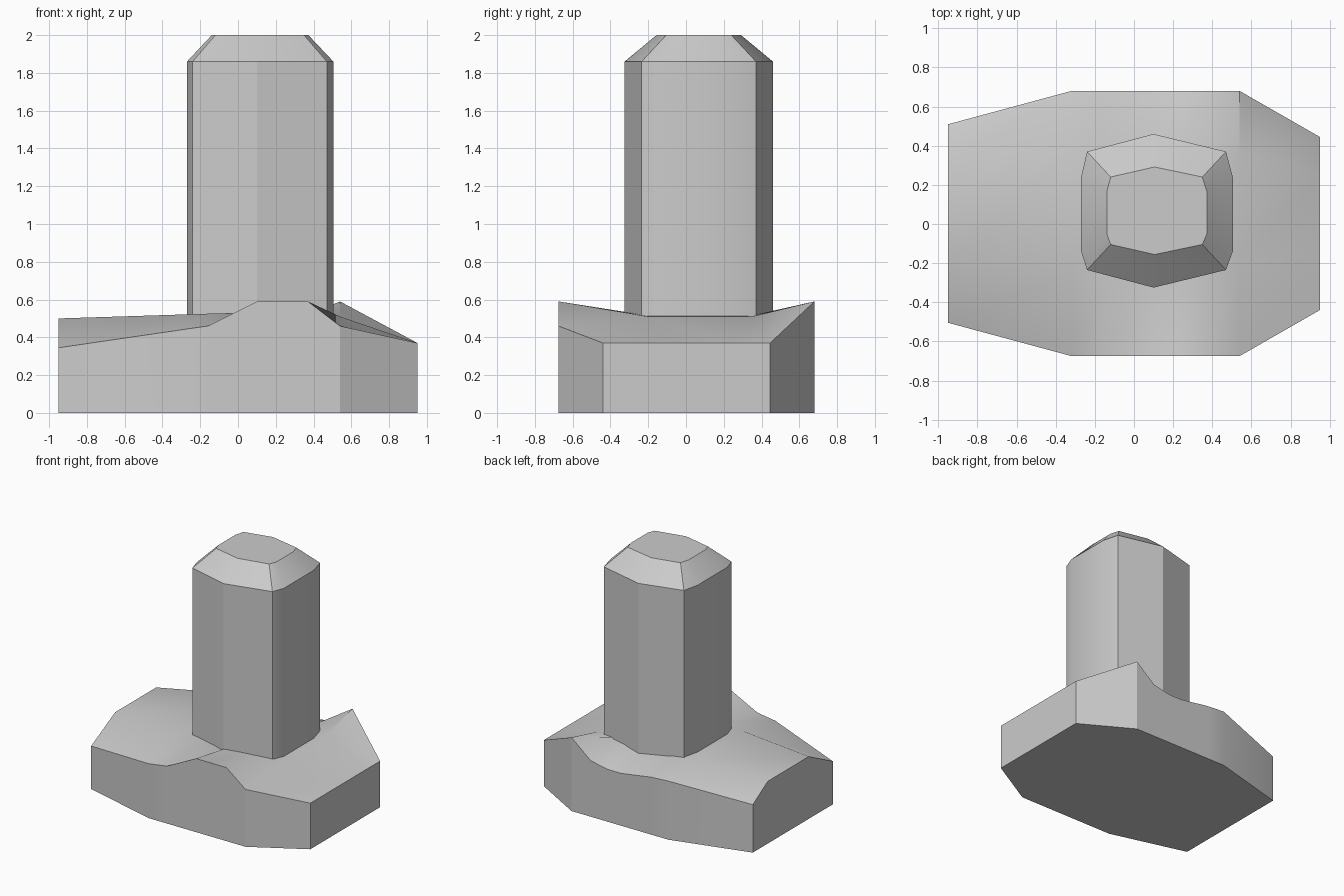
import bpy, bmesh

if "Cube" in bpy.data.objects:
    bpy.data.objects.remove(bpy.data.objects["Cube"])


def finish(bm, name):
    bmesh.ops.recalc_face_normals(bm, faces=bm.faces)
    mesh = bpy.data.meshes.new(name)
    bm.to_mesh(mesh)
    bm.free()
    obj = bpy.data.objects.new(name, mesh)
    bpy.context.collection.objects.link(obj)
    bpy.ops.object.select_all(action='DESELECT')
    obj.select_set(True)
    bpy.context.view_layer.objects.active = obj
    bpy.ops.object.shade_smooth_by_angle(angle=0.45)
    return obj


# Worn base stone: one section per x, as (y, z) from front edge to back edge
sections = [
    (-0.95, [(-.505, .345), (-.20, .50), (.32, .50), (.51, .385)]),
    (-0.32, [(-.675, .437), (-.25, .52), (.35, .52), (.68, .47)]),
    (-0.16, [(-.675, .46), (-.33, .525), (.36, .525), (.68, .46)]),
    (0.10, [(-.675, .59), (-.28, .525), (.38, .525), (.68, .42)]),
    (0.22, [(-.675, .59), (-.26, .525), (.38, .525), (.68, .42)]),
    (0.37, [(-.675, .59), (-.24, .52), (.37, .52), (.68, .45)]),
    (0.54, [(-.675, .46), (-.20, .51), (.35, .51), (.68, .59)]),
    (0.95, [(-.44, .37), (-.14, .37), (.24, .37), (.445, .37)]),
]
bm = bmesh.new()
tops = [[bm.verts.new((x, y, z)) for y, z in pts] for x, pts in sections]
lows = [[bm.verts.new((x, y, 0)) for y, z in pts] for x, pts in sections]
for i in range(len(sections) - 1):
    for j in range(3):
        for rows in (tops, lows):
            bm.faces.new((rows[i][j], rows[i + 1][j], rows[i + 1][j + 1], rows[i][j + 1]))
    for j in (0, 3):
        bm.faces.new((lows[i][j], lows[i + 1][j], tops[i + 1][j], tops[i][j]))
for i in (0, -1):
    for j in range(3):
        bm.faces.new((lows[i][j], lows[i][j + 1], tops[i][j + 1], tops[i][j]))
finish(bm, "base_stone")

# Upright pillar with a chamfered top
outline = [(-.27, .24), (-.24, .37), (.10, .46), (.47, .37), (.505, .24),
           (.505, -.14), (.47, -.235), (.10, -.325), (-.24, -.235), (-.27, -.14)]
bm = bmesh.new()
rings = []
for z, sx, sy in ((.40, 1, 1), (1.86, 1, 1), (2.0, .66, .57)):
    rings.append([bm.verts.new((.115 + (x - .115) * sx, .068 + (y - .068) * sy, z))
                  for x, y in outline])
n = len(outline)
for a, b in zip(rings, rings[1:]):
    for k in range(n):
        bm.faces.new((a[k], a[(k + 1) % n], b[(k + 1) % n], b[k]))
bm.faces.new(rings[0])
bm.faces.new(rings[-1])
finish(bm, "pillar")
